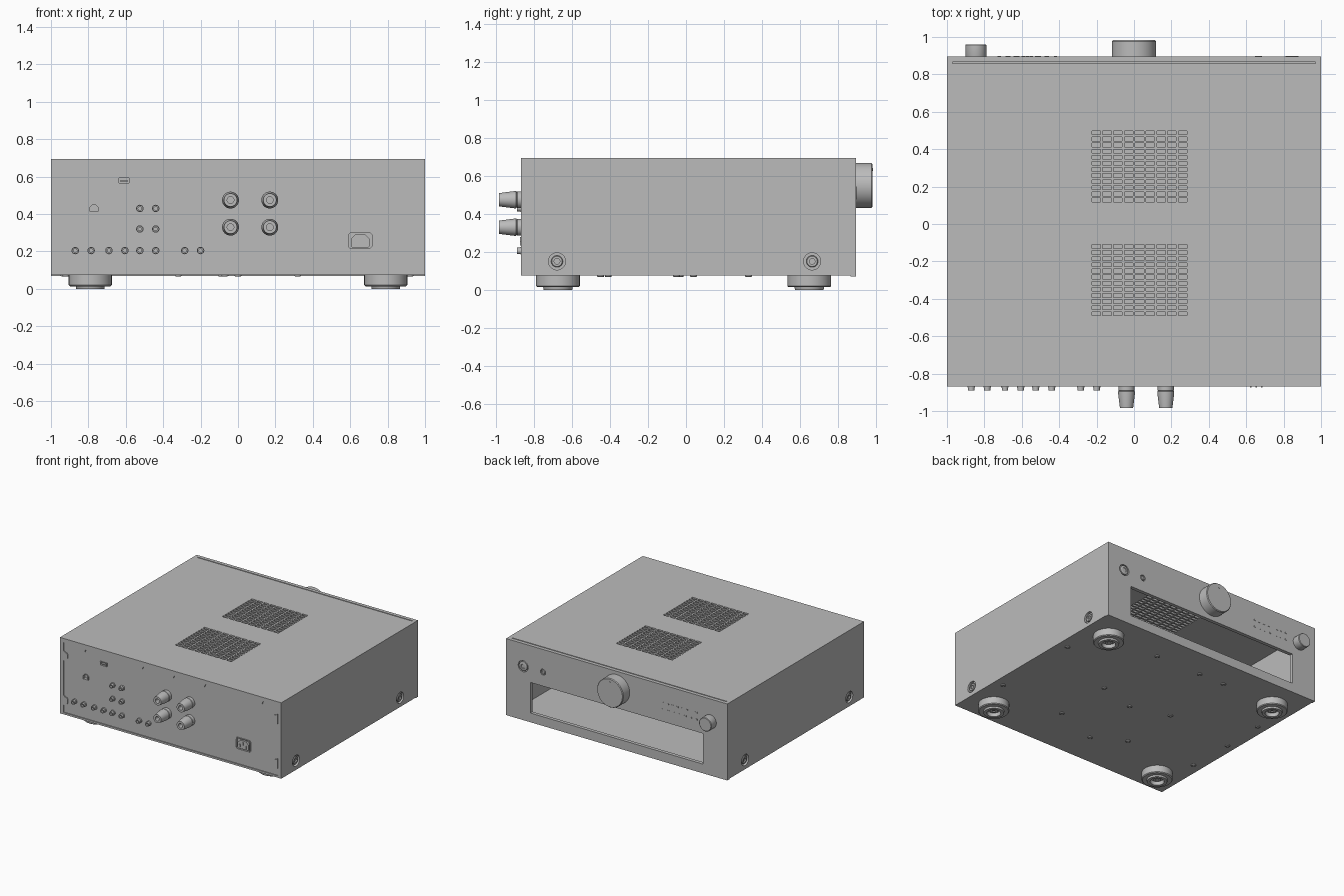
import bpy, bmesh, math
from mathutils import Vector, Matrix

cube = bpy.data.objects.get("Cube")
if cube:
    bpy.data.objects.remove(cube, do_unlink=True)

grey = bpy.data.materials.new("satin_grey")
grey.use_nodes = True
COLOUR = (0.5, 0.5, 0.5, 1)
grey.diffuse_color = COLOUR
grey.node_tree.nodes["Principled BSDF"].inputs["Base Color"].default_value = COLOUR

BACK, FACE, BASE, TOP = -0.87, 0.895, 0.075, 0.695


def finish(name, bm, smooth=False):
    bmesh.ops.recalc_face_normals(bm, faces=bm.faces)
    mesh = bpy.data.meshes.new(name)
    bm.to_mesh(mesh)
    bm.free()
    mesh.materials.append(grey)
    ob = bpy.data.objects.new(name, mesh)
    bpy.context.collection.objects.link(ob)
    if smooth:
        bpy.ops.object.select_all(action='DESELECT')
        ob.select_set(True)
        bpy.context.view_layer.objects.active = ob
        bpy.ops.object.shade_smooth_by_angle(angle=math.radians(35))
    return ob


def box(name, x, y, z):
    bm = bmesh.new()
    bmesh.ops.create_cube(bm, size=1)
    for v in bm.verts:
        v.co = Vector([(r[0] + r[1]) / 2 + c * (r[1] - r[0]) for c, r in zip(v.co, (x, y, z))])
    return finish(name, bm)


def prism(name, points, y0, y1):
    """Extrude an (x, z) outline along y."""
    bm = bmesh.new()
    face = bm.faces.new([bm.verts.new((x, y0, z)) for x, z in points])
    new = bmesh.ops.extrude_face_region(bm, geom=[face])["geom"]
    bmesh.ops.translate(bm, vec=(0, y1 - y0, 0), verts=[v for v in new if isinstance(v, bmesh.types.BMVert)])
    return finish(name, bm)


def lathe(name, profile, origin, axis, sides=32):
    """Spin a (radius, distance) profile around an axis."""
    bm = bmesh.new()
    rings = []
    for r, d in profile:
        n = sides if r else 1
        rings.append([bm.verts.new((r * math.cos(math.tau * i / n), r * math.sin(math.tau * i / n), d))
                      for i in range(n)])
    for a, b in zip(rings, rings[1:]):
        for i in range(sides):
            j = (i + 1) % sides
            if len(b) == 1:
                bm.faces.new((a[i], a[j], b[0]))
            else:
                bm.faces.new((a[i], a[j], b[j], b[i]))
    bm.faces.new(rings[0])
    turn = Vector(axis).to_track_quat('Z', 'Y').to_matrix().to_4x4()
    bm.transform(Matrix.Translation(origin) @ turn)
    return finish(name, bm, True)


def holed_plate(name, us, vs, is_hole, place, thick):
    """Grid plate with missing cells, given thickness."""
    bm = bmesh.new()
    grid = [[bm.verts.new(place(u, v)) for v in vs] for u in us]
    for i in range(len(us) - 1):
        for j in range(len(vs) - 1):
            if not is_hole(i, j):
                bm.faces.new((grid[i][j], grid[i + 1][j], grid[i + 1][j + 1], grid[i][j + 1]))
    new = bmesh.ops.extrude_face_region(bm, geom=bm.faces[:])["geom"]
    bmesh.ops.translate(bm, vec=thick, verts=[v for v in new if isinstance(v, bmesh.types.BMVert)])
    loose = [v for v in bm.verts if not v.link_faces]
    bmesh.ops.delete(bm, geom=loose, context='VERTS')
    return finish(name, bm)


def cut(target, cutter):
    mod = target.modifiers.new("cut", 'BOOLEAN')
    mod.operation, mod.solver, mod.object = 'DIFFERENCE', 'EXACT', cutter
    cutter.hide_render = True
    cutter.hide_set(True)
    bpy.context.view_layer.objects.active = target
    bpy.ops.object.modifier_apply(modifier=mod.name)


# Top cover with two vent grilles
def slots(start, count, pitch, size):
    return [c for k in range(count) for c in (start + k * pitch, start + k * pitch + size)]


xs = [-1] + slots(-0.225, 9, 0.0578, 0.046) + [1]
ys = [BACK] + slots(-0.49, 12, 0.0327, 0.02) + slots(0.118, 12, 0.0327, 0.02) + [0.858]
holed_plate("top_cover", xs, ys, lambda i, j: i % 2 == 1 and j % 2 == 1,
            lambda u, v: (u, v, TOP), (0, 0, -0.02))
box("cover_lip", (-0.97, 0.97), (0.84, 0.866), (0.66, 0.68))
for s, side in ((-1, "right"), (1, "left")):
    box(side + "_cover_end", sorted((s * 0.97, s)), (0.858, 0.866), (0.675, TOP))

# Front plate with wide window
holed_plate("front_plate", [-1, -0.78, 0.78, 1], [0.07, 0.145, 0.395, TOP],
            lambda i, j: i == 1 and j == 1, lambda u, v: (u, FACE, v), (0, -0.029, 0))

# Base, rear panel and side walls with recessed bolts
box("base_plate", (-0.97, 0.97), (BACK, 0.866), (BASE, 0.09))
rear = box("rear_panel", (-0.97, 0.97), (-0.862, -0.835), (0.09, 0.675))
for s, side in ((-1, "right"), (1, "left")):
    wall = box(side + "_wall", sorted((s * 0.97, s)), (BACK, 0.866), (BASE, 0.675))
    for y in (-0.68, 0.665):
        bore = lathe("bore_cutter", [(0.045, 0), (0.045, 0.05), (0, 0.05)], (s * 0.98, y, 0.15), (s, 0, 0))
        cut(wall, bore)
        lathe(side + "_bolt", [(0.031, 0), (0.031, 0.017), (0.027, 0.02), (0.015, 0.02), (0.015, 0.01), (0, 0.01)],
              (s * 0.978, y, 0.15), (s, 0, 0), 24)

# Rear flange with rounded fixing tabs
box("rear_flange_top", (-0.97, 0.97), (BACK, -0.862), (0.663, 0.675))
TAB = [(-0.04, 0), (-0.03, 0.012), (-0.026, 0.028), (-0.014, 0.037),
       (0.014, 0.037), (0.026, 0.028), (0.03, 0.012), (0.04, 0)]
for x in (-0.8, -0.28, 0, 0.28, 0.8):
    prism("top_tab", [(x + a, 0.664 - b) for a, b in TAB], BACK, -0.861)
for s in (-1, 1):
    for z in (0.555, 0.19):
        prism("side_tab", [(s * (0.968 - b), z + a) for a, b in TAB], BACK, -0.861)

# Feet
FOOT = [(0.108, 0), (0.115, 0.006), (0.115, 0.066), (0.109, 0.072), (0.078, 0.072), (0.075, 0.086),
        (0.052, 0.086), (0.05, 0.055), (0.028, 0.055), (0.028, 0.07), (0.012, 0.07), (0.012, 0.06), (0, 0.06)]
for x in (-0.79, 0.79):
    for y in (-0.675, 0.65):
        lathe("foot", FOOT, (x, y, 0.086), (0, 0, -1), 40)

# Underside screws
screws = [(s * 0.92, y) for s in (-1, 1) for y in (0.33, -0.41)]
screws += [(s * 0.32, y) for s in (-1, 1) for y in (0.65, 0.04, -0.45)]
screws += [(-0.09, 0.65), (0, -0.05), (-0.07, -0.59), (-0.93, -0.03)]
for x, y in screws:
    lathe("base_screw", [(0.018, 0), (0.018, 0.006), (0.014, 0.009), (0.007, 0.009), (0.007, 0.004), (0, 0.004)],
          (x, y, 0.076), (0, 0, -1), 16)

# Line sockets
SOCKET = [(0.02, 0), (0.02, 0.012), (0.017, 0.012), (0.017, 0.03), (0.009, 0.03), (0.009, 0.006), (0, 0.006)]
sockets = [(x, 0.205) for x in (-0.87, -0.785, -0.69, -0.605, -0.525, -0.44, -0.285, -0.2)]
sockets += [(x, z) for x in (-0.525, -0.44) for z in (0.32, 0.43)]
for x, z in sockets:
    lathe("line_socket", SOCKET, (x, -0.861, z), (0, -1, 0), 20)

# Speaker posts
POST = [(0.044, 0), (0.044, 0.028), (0.041, 0.032), (0.045, 0.034), (0.045, 0.045), (0.035, 0.124),
        (0.018, 0.124), (0.018, 0.07), (0, 0.07)]
for x in (-0.04, 0.17):
    for z in (0.33, 0.475):
        lathe("speaker_post", POST, (x, -0.861, z), (0, -1, 0))


# Rear ports: a framed recess with contacts inside
def port(name, outline, rim, depth):
    cx = sum(p[0] for p in outline) / len(outline)
    cz = sum(p[1] for p in outline) / len(outline)
    inner = [(cx + (x - cx) * rim, cz + (z - cz) * rim) for x, z in outline]
    frame = prism(name, outline, -0.87, -0.861)
    cutter = prism(name + "_cutter", inner, -0.9, depth)
    cut(frame, cutter)
    cut(rear, cutter)


def chamfered(x0, x1, z0, z1, c, low):
    return [(x0 + low, z0), (x1 - low, z0), (x1, z0 + low), (x1, z1 - c),
            (x1 - c, z1), (x0 + c, z1), (x0, z1 - c), (x0, z0 + low)]


port("power_inlet", chamfered(0.585, 0.722, 0.21, 0.306, 0.012, 0.012), 0.9, -0.852)
prism("inlet_shroud", chamfered(0.605, 0.702, 0.222, 0.29, 0.022, 0.004), -0.868, -0.851)
for x, z in ((0.625, 0.245), (0.653, 0.266), (0.682, 0.245)):
    box("inlet_pin", (x - 0.004, x + 0.004), (-0.874, -0.86), (z - 0.012, z + 0.012))
port("flat_data_port", [(-0.64, 0.565), (-0.578, 0.565), (-0.578, 0.595), (-0.64, 0.595)], 0.84, -0.845)
box("data_port_tongue", (-0.63, -0.588), (-0.866, -0.844), (0.574, 0.58))
port("square_data_port", chamfered(-0.795, -0.745, 0.41, 0.453, 0.014, 0.001), 0.85, -0.845)

# Front controls
lathe("volume_knob", [(0.114, -0.005), (0.118, 0), (0.118, 0.082), (0.113, 0.088), (0, 0.088)],
      (0, FACE, 0.55), (0, 1, 0), 64)
lathe("volume_marker", [(0.008, 0), (0.008, 0.003), (0, 0.003)], (0, 0.982, 0.635), (0, 1, 0), 12)
lathe("selector_knob", [(0.054, -0.005), (0.056, 0), (0.056, 0.062), (0.052, 0.066), (0, 0.066)],
      (-0.845, FACE, 0.51), (0, 1, 0), 40)
plate = bpy.data.objects["front_plate"]
for name, x, r in (("power_button", 0.845, 0.045), ("headphone_socket", 0.665, 0.024)):
    cut(plate, lathe(name + "_cutter", [(r, 0), (r, 0.05), (0, 0.05)], (x, FACE - 0.015, 0.51), (0, 1, 0)))
    lathe(name, [(r * 0.8, 0), (r * 0.8, 0.018), (r * 0.7, 0.021), (r * 0.4, 0.021), (r * 0.35, 0.017), (0, 0.017)],
          (x, FACE - 0.017, 0.51), (0, 1, 0))

# Indicator rows
for z, count in ((0.55, 8), (0.495, 7)):
    for k in range(count):
        x = -0.42 - 0.3 * k / (count - 1)
        box("indicator", (x - 0.009, x + 0.009), (FACE - 0.001, FACE + 0.002), (z - 0.005, z + 0.005))
